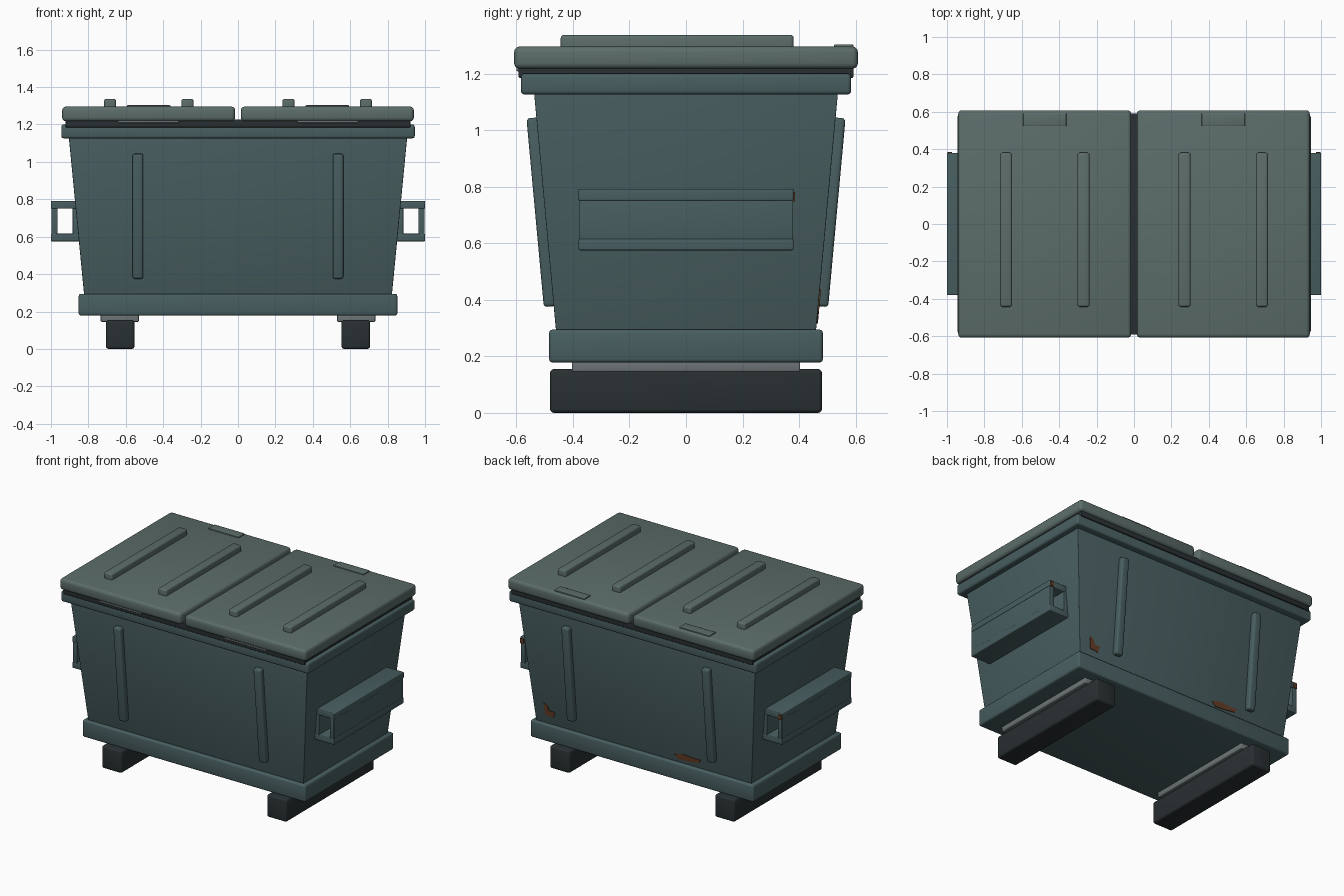
import bpy, bmesh, math
from mathutils import Matrix

if "Cube" in bpy.data.objects:
    bpy.data.objects.remove(bpy.data.objects["Cube"])


def material(name, rgb):
    m = bpy.data.materials.new(name)
    m.diffuse_color = (*rgb, 1)
    m.use_nodes = True
    m.node_tree.nodes["Principled BSDF"].inputs["Base Color"].default_value = m.diffuse_color
    return m


BODY = material("painted_steel", (0.065, 0.112, 0.117))
LID = material("lid_plastic", (0.105, 0.152, 0.143))
DARK = material("dark_rubber", (0.022, 0.029, 0.032))
STEEL = material("bare_steel", (0.15, 0.175, 0.18))
RUST = material("rust", (0.13, 0.045, 0.02))


def finish(name, bm, mat):
    bmesh.ops.recalc_face_normals(bm, faces=bm.faces)
    me = bpy.data.meshes.new(name)
    bm.to_mesh(me)
    bm.free()
    me.materials.append(mat)
    ob = bpy.data.objects.new(name, me)
    bpy.context.collection.objects.link(ob)
    bpy.ops.object.select_all(action='DESELECT')
    ob.select_set(True)
    bpy.context.view_layer.objects.active = ob
    bpy.ops.object.shade_smooth_by_angle(angle=math.radians(35))
    return ob


def box(name, x, y, z, mat, bevel=0.006, tilt=0.0, grow=(0, 0)):
    """Bevelled box from (min, max) ranges; grow widens the top, tilt leans it about x."""
    bm = bmesh.new()
    bmesh.ops.create_cube(bm, size=1)
    for v in bm.verts:
        top = v.co.z > 0
        v.co.x *= x[1] - x[0] + (2 * grow[0] if top else 0)
        v.co.y *= y[1] - y[0] + (2 * grow[1] if top else 0)
        v.co.z *= z[1] - z[0]
    if bevel:
        bmesh.ops.bevel(bm, geom=bm.edges[:], offset=bevel, segments=3,
                        profile=0.5, affect='EDGES')
    bm.transform(Matrix.Rotation(tilt, 4, 'X'))
    bm.transform(Matrix.Translation((sum(x) / 2, sum(y) / 2, sum(z) / 2)))
    return finish(name, bm, mat)


def mid(c, half):
    return (c - half, c + half)


SLOPE_X, SLOPE_Y = 0.097, 0.092


def wall_y(z):
    return 0.46 + SLOPE_Y * (z - 0.29)


# Tapered container, base band, rim and seal under the lids
box("container_body", mid(0, 0.82), mid(0, 0.457), (0.26, 1.16), BODY, 0.004,
    grow=(SLOPE_X * 0.9, SLOPE_Y * 0.9))
box("base_band", mid(0, 0.852), mid(0, 0.484), (0.178, 0.295), BODY, 0.013)
box("top_rim", mid(0, 0.945), mid(0, 0.584), (1.126, 1.2), BODY, 0.013)
box("lid_seal", mid(0, 0.922), mid(0, 0.592), (1.185, 1.228), DARK, 0.004)

for s, side in ((-1, "left"), (1, "right")):
    # Lid with two stiffening ribs, a back hinge tab and a front grip
    box(f"{side}_lid", mid(s * 0.4775, 0.4625), mid(0, 0.608), (1.217, 1.296), LID, 0.02)
    for i, cx in enumerate((0.27, 0.684)):
        box(f"{side}_lid_rib_{i + 1}", mid(s * cx, 0.032), (-0.443, 0.381),
            (1.27, 1.337), LID, 0.012)
    box(f"{side}_hinge_tab", mid(s * 0.4775, 0.116), (0.523, 0.592), (1.26, 1.303), LID, 0.004)
    box(f"{side}_lid_grip", mid(s * 0.4775, 0.162), (-0.6, -0.57), (1.208, 1.23), STEEL, 0.004)

    # Wall ribs following the slope of the front and back
    for f, face in ((-1, "front"), (1, "back")):
        cy = f * (wall_y(0.71) + 0.01)
        box(f"{face}_{side}_wall_rib", mid(s * 0.535, 0.028), mid(cy, 0.025),
            (0.375, 1.045), BODY, 0.012, tilt=-f * math.atan(SLOPE_Y))

    # Fork pocket: open tube along y
    def out(a, b):
        return tuple(sorted((s * a, s * b)))
    yr = mid(0, 0.38)
    box(f"{side}_pocket_top", out(0.84, 1.0), yr, (0.75, 0.792), BODY, 0.005)
    box(f"{side}_pocket_bottom", out(0.83, 1.0), yr, (0.575, 0.616), BODY, 0.005)
    box(f"{side}_pocket_outer", out(0.965, 0.997), mid(0, 0.379), (0.6, 0.765), BODY, 0.003)
    box(f"{side}_pocket_inner", out(0.845, 0.884), mid(0, 0.379), (0.6, 0.765), BODY, 0.003)
    box(f"{side}_pocket_rust", out(0.972, 0.996), (0.375, 0.386), (0.748, 0.782), RUST, 0)

    # Skid and its mounting plate
    box(f"{side}_skid", mid(s * 0.63, 0.076), mid(0, 0.481), (0, 0.155), DARK, 0.014)
    box(f"{side}_skid_plate", mid(s * 0.632, 0.102), mid(0, 0.404), (0.145, 0.185), STEEL, 0.006)

# Thin rust flakes on the back wall
flakes = {
    "corner_rust": [(0.755, 0.438), (0.723, 0.418), (0.716, 0.39),
                    (0.67, 0.39), (0.685, 0.348), (0.747, 0.353)],
    "lower_rust": [(-0.239, 0.343), (-0.3, 0.361), (-0.377, 0.354), (-0.44, 0.356),
                   (-0.424, 0.33), (-0.339, 0.32), (-0.27, 0.316)],
}
for name, outline in flakes.items():
    bm = bmesh.new()
    face = bm.faces.new([bm.verts.new((x, wall_y(z) - 0.004, z)) for x, z in outline])
    ext = bmesh.ops.extrude_face_region(bm, geom=[face])
    bmesh.ops.translate(bm, vec=(0, 0.008, 0),
                        verts=[g for g in ext["geom"] if isinstance(g, bmesh.types.BMVert)])
    finish(name, bm, RUST)
